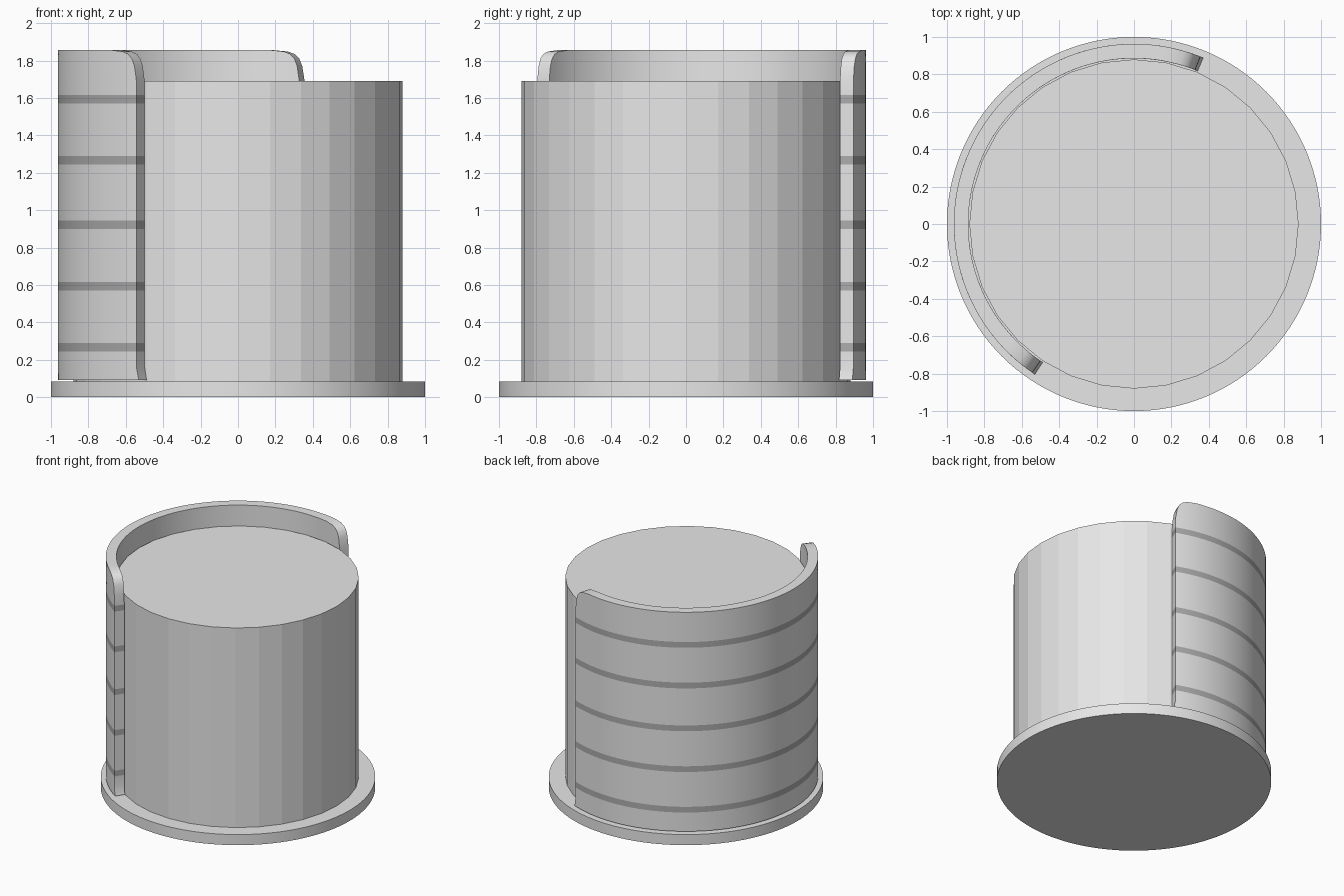
import bpy, bmesh, math

cube = bpy.data.objects.get("Cube")
if cube:
    bpy.data.objects.remove(cube, do_unlink=True)


def make_material(name, value):
    mat = bpy.data.materials.new(name)
    mat.use_nodes = True
    colour = (value, value, value, 1)
    mat.diffuse_color = colour
    mat.node_tree.nodes["Principled BSDF"].inputs["Base Color"].default_value = colour
    return mat


light = make_material("light grey", 0.8)
dark = make_material("dark grey", 0.42)


def cylinder(name, radius, z0, z1, sides):
    bpy.ops.mesh.primitive_cylinder_add(vertices=sides, radius=radius, depth=z1 - z0,
                                        location=(0, 0, (z0 + z1) / 2))
    obj = bpy.context.object
    obj.name = name
    obj.data.materials.append(light)
    return obj


def smooth(obj):
    bpy.ops.object.select_all(action='DESELECT')
    obj.select_set(True)
    bpy.context.view_layer.objects.active = obj
    bpy.ops.object.shade_smooth_by_angle(angle=math.radians(30))


# Round base plate and faceted drum
smooth(cylinder("base_plate", 1.0, 0, 0.085, 128))
cylinder("drum", 0.88, 0.085, 1.69, 32)

# Curved guard: rows of (height, angle the ends are drawn in by, in degrees)
START, END, COLUMNS = 68.3, 235.7, 72
OUTER, INNER = 0.963, 0.886
STRIPES = [0.268, 0.594, 0.922, 1.266, 1.593]
HALF = 0.023
rows = [(0.093, -0.9), (0.11, -0.6), (0.16, 0)]
for z in STRIPES:
    rows += [(z - HALF, 0), (z + HALF, 0)]
rows += [(1.7, 0.1), (1.77, 0.8), (1.81, 1.8), (1.835, 3.4), (1.848, 5.6), (1.855, 10)]

bm = bmesh.new()


def shell(radius):
    grid = []
    for z, inset in rows:
        a0, a1 = START + inset, END - inset
        angles = [math.radians(a0 + (a1 - a0) * i / COLUMNS) for i in range(COLUMNS + 1)]
        grid.append([bm.verts.new((radius * math.cos(a), radius * math.sin(a), z))
                     for a in angles])
    return grid


def bridge(a, b):
    # Quads between two matching lines of vertices
    for i in range(len(a) - 1):
        bm.faces.new((a[i], a[i + 1], b[i + 1], b[i]))


outer, inner = shell(OUTER), shell(INNER)
for grid in (outer, inner):
    for low, high in zip(grid, grid[1:]):
        bridge(low, high)
for k in (0, -1):
    bridge(outer[k], inner[k])
    bridge([r[k] for r in outer], [r[k] for r in inner])
bmesh.ops.recalc_face_normals(bm, faces=bm.faces)

# Dark stripes by height
for f in bm.faces:
    z = f.calc_center_median().z
    f.material_index = int(any(abs(z - s) < HALF for s in STRIPES))

mesh = bpy.data.meshes.new("curved_guard")
bm.to_mesh(mesh)
bm.free()
mesh.materials.append(light)
mesh.materials.append(dark)
guard = bpy.data.objects.new("curved_guard", mesh)
bpy.context.collection.objects.link(guard)
smooth(guard)
